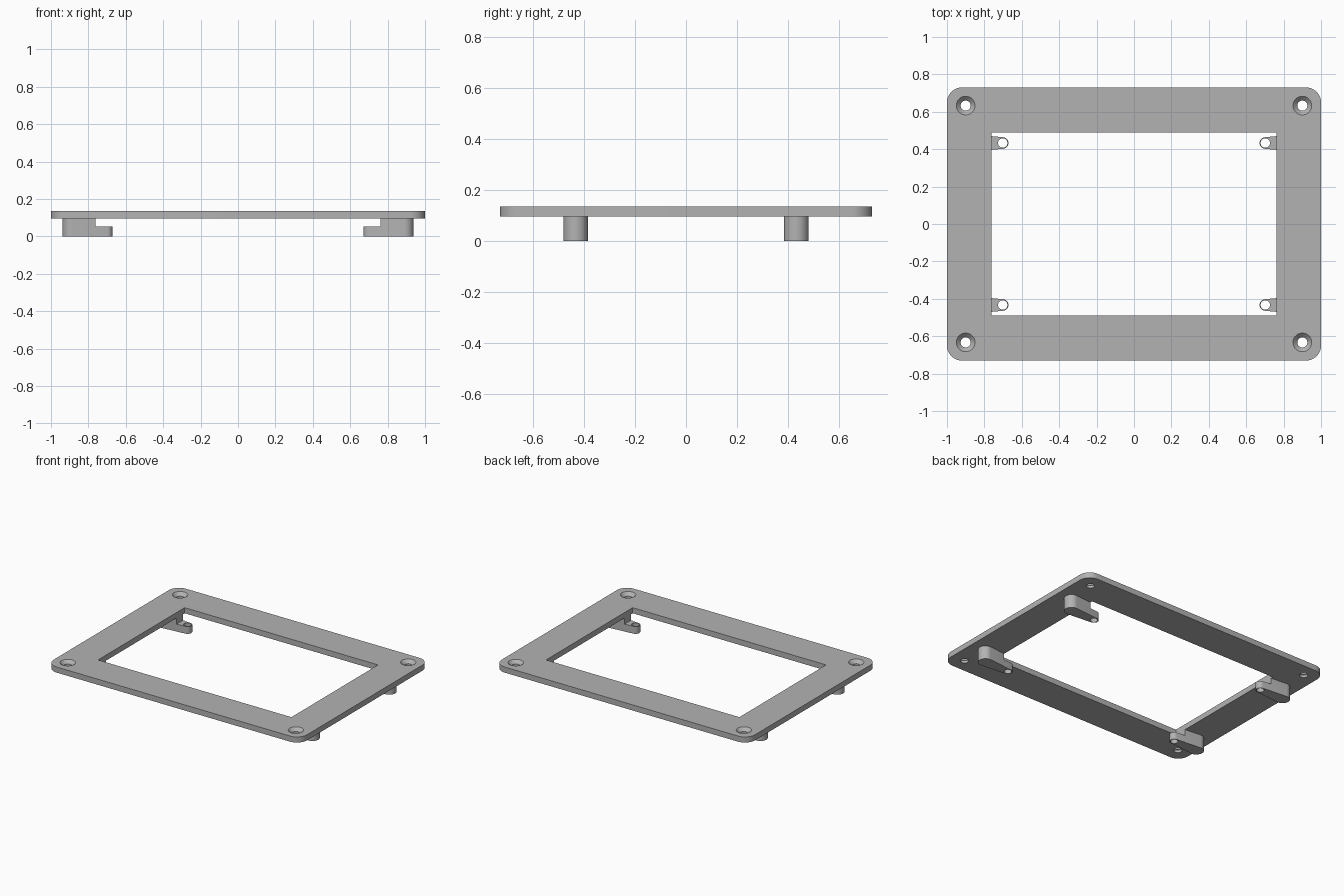
import bpy, bmesh, math
from mathutils import Matrix, Vector

if "Cube" in bpy.data.objects:
    bpy.data.objects.remove(bpy.data.objects["Cube"], do_unlink=True)

# Single plain material
GREY = (0.45, 0.45, 0.45, 1)
grey = bpy.data.materials.new("light grey")
grey.use_nodes = True
grey.diffuse_color = GREY
grey.node_tree.nodes["Principled BSDF"].inputs["Base Color"].default_value = GREY

PLATE_BOTTOM, PLATE_TOP = 0.095, 0.135
OPEN_X, OPEN_Y = 0.763, 0.488
TONGUE_TOP = 0.052


def arc(cx, cy, r, start, end, steps):
    """Points along a circular arc, angles in degrees."""
    angles = [math.radians(start + (end - start) * i / steps) for i in range(steps + 1)]
    return [(cx + r * math.cos(a), cy + r * math.sin(a)) for a in angles]


def new_object(name, bm):
    mesh = bpy.data.meshes.new(name)
    bmesh.ops.recalc_face_normals(bm, faces=bm.faces)
    bm.to_mesh(mesh)
    bm.free()
    mesh.materials.append(grey)
    obj = bpy.data.objects.new(name, mesh)
    bpy.context.collection.objects.link(obj)
    return obj


def prism(name, outline, z0, z1):
    bm = bmesh.new()
    base = bm.faces.new([bm.verts.new((x, y, z0)) for x, y in outline])
    top = bmesh.ops.extrude_face_region(bm, geom=[base])["geom"]
    verts = [v for v in top if isinstance(v, bmesh.types.BMVert)]
    bmesh.ops.translate(bm, vec=(0, 0, z1 - z0), verts=verts)
    return new_object(name, bm)


def box(name, x0, x1, y0, y1, z0, z1):
    return prism(name, [(x0, y0), (x1, y0), (x1, y1), (x0, y1)], z0, z1)


def cone(name, x, y, z0, z1, r0, r1):
    bm = bmesh.new()
    bmesh.ops.create_cone(bm, cap_ends=True, segments=48, radius1=r0, radius2=r1,
                          depth=z1 - z0,
                          matrix=Matrix.Translation((x, y, (z0 + z1) / 2)))
    return new_object(name, bm)


def cut(obj, cutter):
    """Subtract the cutter and discard it."""
    mod = obj.modifiers.new("cut", "BOOLEAN")
    mod.operation, mod.solver, mod.object = "DIFFERENCE", "EXACT", cutter
    bpy.context.view_layer.objects.active = obj
    bpy.ops.object.modifier_apply(modifier=mod.name)
    bpy.data.objects.remove(cutter, do_unlink=True)


def smooth(obj):
    bpy.ops.object.select_all(action="DESELECT")
    obj.select_set(True)
    bpy.context.view_layer.objects.active = obj
    bpy.ops.object.shade_smooth_by_angle(angle=math.radians(30))


corners = [(1, 1), (-1, 1), (-1, -1), (1, -1)]

# Rounded frame plate with rectangular opening
R = 0.08
outline = []
for i, (sx, sy) in enumerate(corners):
    outline += arc(sx * (1 - R), sy * (0.73 - R), R, 90 * i, 90 * i + 90, 12)
frame = prism("frame_plate", outline, PLATE_BOTTOM, PLATE_TOP)
cut(frame, box("opening", -OPEN_X, OPEN_X, -OPEN_Y, OPEN_Y, 0, 0.3))

# Countersunk screw holes
for sx, sy in corners:
    x, y = sx * 0.9, sy * 0.633
    cut(frame, cone("screw_hole", x, y, 0, 0.3, 0.027, 0.027))
    cut(frame, cone("countersink", x, y, 0.112, PLATE_TOP + 0.023, 0.027, 0.073))
smooth(frame)

# Tapered mounting lugs, stepped down where they reach into the opening
BIG_X, BIG_R, TIP_X, TIP_R, LUG_Y = 0.89, 0.048, 0.702, 0.031, 0.433
lean = math.degrees(math.acos((BIG_R - TIP_R) / (BIG_X - TIP_X)))
for sx, sy in corners:
    a = 180 - lean
    points = arc(BIG_X, 0, BIG_R, -a, a, 24) + arc(TIP_X, 0, TIP_R, a, 360 - a, 24)
    side = ("left" if sx > 0 else "right") + ("_back" if sy > 0 else "_front")
    lug = prism("mounting_lug_" + side,
                [(sx * px, sy * (LUG_Y + py)) for px, py in points], 0, PLATE_BOTTOM)
    xs = sorted((sx * 0.6, sx * OPEN_X))
    ys = sorted((sy * 0.3, sy * 0.6))
    cut(lug, box("step", *xs, *ys, TONGUE_TOP, 0.3))
    cut(lug, cone("peg_hole", sx * TIP_X, sy * LUG_Y, -0.1, 0.2, 0.025, 0.025))
    smooth(lug)
